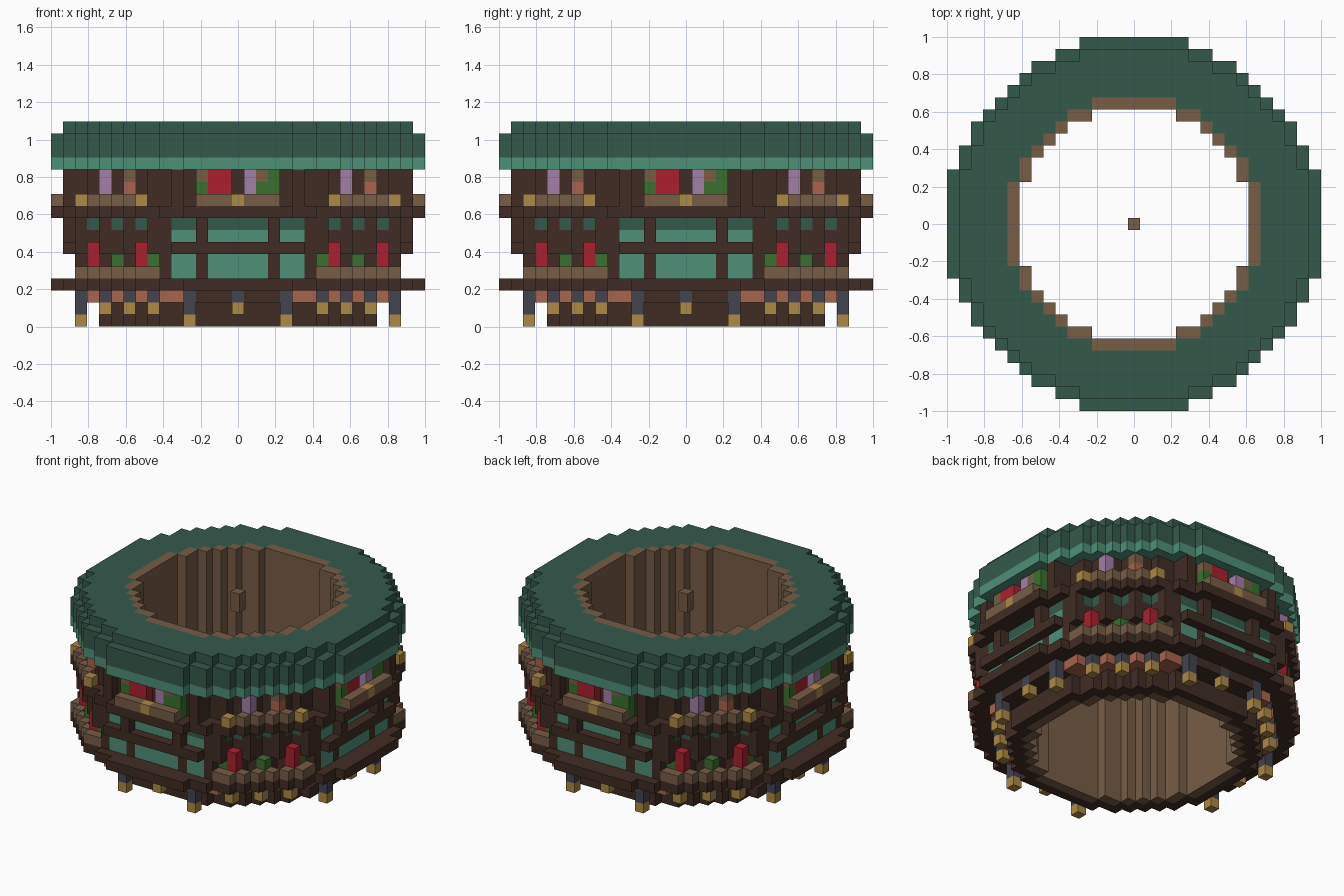
import bpy
import bmesh
import math
from mathutils import Vector

cube = bpy.data.objects.get("Cube")
if cube:
    bpy.data.objects.remove(cube)

U = 2 / 31          # block size
cells = {}          # (x, y, layer) -> (part, colour)

COLOURS = {
    "dark wood": "412c24", "light wood": "775d47", "dark green": "35594b",
    "pale green": "4f9079", "red": "aa212e", "leaf green": "39702f",
    "lilac": "a47fa9", "terracotta": "a9634e", "gold": "ae8945", "slate": "43434f",
}


def material(name, code):
    rgb = [int(code[i:i + 2], 16) / 255 for i in (0, 2, 4)]
    lin = [((c + 0.055) / 1.055) ** 2.4 for c in rgb] + [1]
    m = bpy.data.materials.new(name)
    m.diffuse_color = lin
    m.use_nodes = True
    m.node_tree.nodes["Principled BSDF"].inputs["Base Color"].default_value = lin
    return m


def ring(part, colour, layers, inner, outer, rule=lambda a, b: True):
    """Blocks between two squared radii; the rule sees |x|, |y|."""
    for x in range(-15, 16):
        for y in range(-15, 16):
            if inner <= x * x + y * y <= outer and rule(abs(x), abs(y)):
                for k in layers:
                    cells[x, y, k] = part, colour


def put(part, colour, x, y, layers):
    """One column of blocks, repeated on the four sides."""
    for _ in range(4):
        for k in layers:
            cells[x, y, k] = part, colour
        x, y = -y, x


def put_mirrored(part, colour, x, y, layers):
    put(part, colour, x, y, layers)
    put(part, colour, -x, y, layers)


EDGE, WALL, CORE = 241, 195, 110

# Base and its sloping underside
ring("base", "dark wood", range(0, 2), CORE, 137)
ring("base_trim", "dark wood", [2], CORE, 180)
ring("base_trim", "terracotta", [2], 138, 180, lambda a, b: min(a, b) >= 5)

# Floors, walls and stepped roof
ring("lower_floor", "dark wood", [3], CORE, EDGE)
ring("lower_wall", "dark wood", range(4, 9), CORE, WALL)
ring("upper_floor", "dark wood", [9], CORE, EDGE)
ring("upper_wall", "dark wood", range(10, 13), CORE, WALL)
ring("roof_eaves", "pale green", [13], CORE, EDGE)
ring("roof", "dark green", [14, 15], CORE, EDGE)
ring("roof", "dark green", [16], CORE, 212)

# Inner lining and the small centre column
ring("inner_lining", "light wood", range(17), 91, CORE - 1)
put("centre_column", "light wood", 0, 0, [15, 16])

# Windows: broad ones on four sides, small high ones on the diagonals
for x in (-5, -4, -2, -1, 0, 1, 2, 4, 5):
    put("windows", "pale green", x, -13, [4, 5, 7])
    put("windows", "dark green", x, -13, [8])
ring("diagonal_windows", "dark green", [8], 150, WALL, lambda a, b: min(a, b) >= 7)

# Window frames and posts
for x in range(-5, 6):
    put("window_beam", "dark wood", x, -14, [6])
put_mirrored("window_posts", "dark wood", 3, -14, range(6, 9))
put_mirrored("window_posts", "dark wood", 6, -13, range(4, 9))
put_mirrored("upper_posts", "dark wood", 5, -14, range(10, 13))
for x, y in ((7, 13), (9, 11), (11, 9), (13, 7)):
    put("diagonal_posts", "dark wood", x, y, range(6, 9))
    put("diagonal_posts", "dark wood", -x, y, range(6, 9))

# Rails on the rims of the floors
RIM = 215
ring("lower_rail", "light wood", [4], RIM, EDGE, lambda a, b: min(a, b) >= 7)
ring("lower_rail", "light wood", [4], 218, 218, lambda a, b: min(a, b) == 7)
ring("upper_rail", "light wood", [10], RIM, EDGE, lambda a, b: min(a, b) >= 8)
ring("upper_rail", "gold", [10], 233, 233, lambda a, b: min(a, b) == 8)
for x in range(-3, 4):
    put("upper_rail", "light wood" if x else "gold", x, -15, [10])

# Plants and figures on the lower floor
for s in (1, -1):
    put("lower_figures", "red", 8, 12 * s, range(4, 7))
    put("lower_figures", "red", 12, 8 * s, range(4, 7))
    put("lower_plants", "leaf green", 10, 10 * s, [4, 5])
    put("lower_plants", "leaf green", 7, 12 * s, [4, 5])
    put("lower_plants", "leaf green", 12, 7 * s, [4, 5])

# Goods on the upper floor
for x in (-2, -1):
    put("upper_goods", "red", x, -14, [10, 11, 12])
for x in (-3, 2):
    put("upper_goods", "leaf green", x, -14, [10, 11])
    put("upper_goods", "light wood", x, -14, [12])
put("upper_goods", "leaf green", 3, -14, [10, 11, 12])
put("upper_goods", "lilac", 1, -14, [10, 11, 12])
put("upper_goods", "lilac", 9, -11, [10, 11, 12])
put("upper_goods", "terracotta", 11, -9, [10, 11])
put("upper_goods", "light wood", 11, -9, [12])

# Hanging lanterns: slate stem, gold tip
for x, y, low in ((0, 13, 1), (4, 13, 0), (13, 4, 0), (7, 11, 1), (11, 7, 1), (9, 9, 1)):
    for s in (1, -1):
        put("lanterns", "slate", x, y * s, range(low + 1, 3))
        put("lanterns", "gold", x, y * s, [low])

# Turn each part into a mesh of its exposed block faces
materials = {n: material(n, c) for n, c in COLOURS.items()}
SIDES = [Vector(d) for d in ((1, 0, 0), (-1, 0, 0), (0, 1, 0), (0, -1, 0), (0, 0, 1), (0, 0, -1))]


def build(part):
    used = sorted({c for p, c in cells.values() if p == part})
    bm = bmesh.new()
    for (x, y, k), (p, colour) in cells.items():
        if p != part:
            continue
        centre = Vector((x, y, k + 0.5))
        for n in SIDES:
            if (x + n.x, y + n.y, k + n.z) in cells:
                continue
            a = Vector((n.y, n.z, n.x))
            b = n.cross(a)
            quad = [(1, 1), (-1, 1), (-1, -1), (1, -1)]
            face = bm.faces.new([bm.verts.new((centre + (n + a * i + b * j) / 2) * U)
                                 for i, j in quad])
            face.material_index = used.index(colour)
    bmesh.ops.remove_doubles(bm, verts=bm.verts, dist=U / 100)
    # Merge flat neighbours of one colour
    bmesh.ops.dissolve_limit(bm, angle_limit=math.radians(1), verts=bm.verts,
                             edges=bm.edges, delimit={'MATERIAL'})
    mesh = bpy.data.meshes.new(part)
    bm.to_mesh(mesh)
    bm.free()
    for c in used:
        mesh.materials.append(materials[c])
    bpy.context.collection.objects.link(bpy.data.objects.new(part, mesh))


for part in dict.fromkeys(p for p, c in cells.values()):
    build(part)
